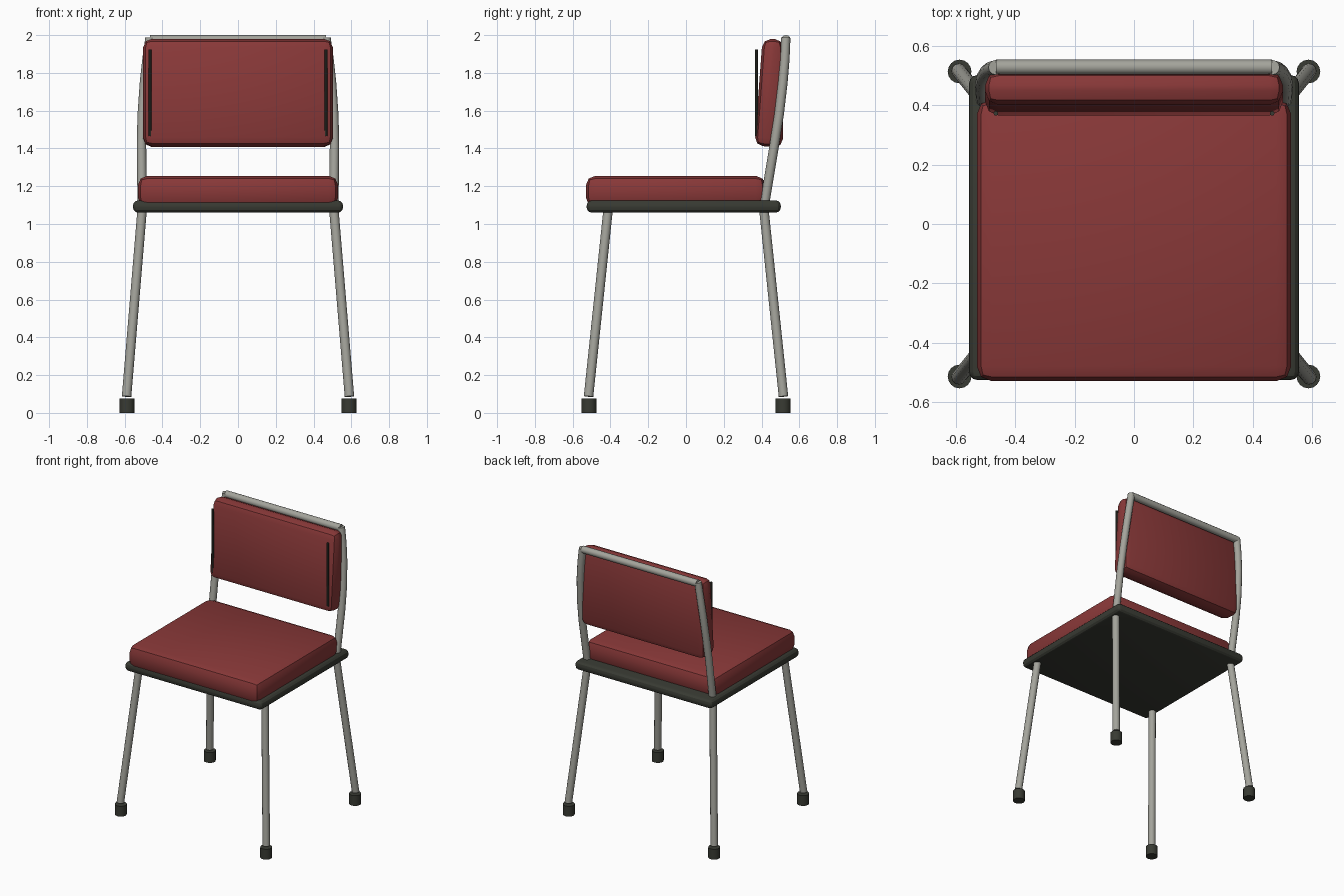
import bpy, bmesh, math
from mathutils import Vector

if "Cube" in bpy.data.objects:
    bpy.data.objects.remove(bpy.data.objects["Cube"])


def material(name, r, g, b):
    m = bpy.data.materials.new(name)
    m.diffuse_color = (r, g, b, 1)
    m.use_nodes = True
    m.node_tree.nodes["Principled BSDF"].inputs["Base Color"].default_value = m.diffuse_color
    return m


RED = material("red vinyl", 0.25, 0.04, 0.04)
STEEL = material("grey steel", 0.37, 0.37, 0.33)
DARK = material("dark rubber", 0.04, 0.043, 0.033)


def finish(bm, name, mat, angle=25):
    bmesh.ops.recalc_face_normals(bm, faces=bm.faces)
    me = bpy.data.meshes.new(name)
    bm.to_mesh(me)
    bm.free()
    ob = bpy.data.objects.new(name, me)
    bpy.context.collection.objects.link(ob)
    me.materials.append(mat)
    bpy.ops.object.select_all(action='DESELECT')
    ob.select_set(True)
    bpy.context.view_layer.objects.active = ob
    bpy.ops.object.shade_smooth_by_angle(angle=math.radians(angle))
    return ob


def pad(name, mat, half_x, profile, bevel, segments=2):
    """Extrude a side profile (y, z) across x, then round every edge."""
    bm = bmesh.new()
    vs = [bm.verts.new((-half_x, y, z)) for y, z in profile]
    face = bm.faces.new(vs)
    new = bmesh.ops.extrude_face_region(bm, geom=[face])["geom"]
    bmesh.ops.translate(bm, vec=(2 * half_x, 0, 0),
                        verts=[v for v in new if isinstance(v, bmesh.types.BMVert)])
    bmesh.ops.bevel(bm, geom=bm.edges[:], offset=bevel, segments=segments,
                    profile=0.5, affect='EDGES')
    return finish(bm, name, mat)


def tube(name, mat, points, radius, sides=12):
    """Capped tube swept through a list of points."""
    pts = [Vector(p) for p in points]
    bm = bmesh.new()
    rings = []
    for i, p in enumerate(pts):
        d = (pts[min(i + 1, len(pts) - 1)] - pts[max(i - 1, 0)]).normalized()
        ref = Vector((0, 1, 0)) if abs(d.y) < 0.9 else Vector((1, 0, 0))
        u = d.cross(ref).normalized()
        w = d.cross(u)
        rings.append([bm.verts.new(p + radius * (u * math.cos(a) + w * math.sin(a)))
                      for a in (2 * math.pi * k / sides for k in range(sides))])
    for a, b in zip(rings, rings[1:]):
        for k in range(sides):
            n = (k + 1) % sides
            bm.faces.new((a[k], a[n], b[n], b[k]))
    bm.faces.new(rings[0])
    bm.faces.new(rings[-1])
    return finish(bm, name, mat, 40)


def rect(y0, y1, z0, z1):
    return [(y0, z0), (y1, z0), (y1, z1), (y0, z1)]


# seat: dark base board and red cushion
pad("seat_base", DARK, 0.556, rect(-0.526, 0.502, 1.06, 1.125), 0.028, 3)
pad("seat_cushion", RED, 0.53, rect(-0.53, 0.42, 1.09, 1.255), 0.05)

# wedge-shaped back cushion, thicker at the bottom
pad("back_cushion", RED, 0.502,
    [(0.363, 1.415), (0.513, 1.405), (0.513, 1.98), (0.405, 1.98)], 0.045)

for s, side in ((-1, "left"), (1, "right")):
    # splayed legs with rubber feet
    for t, end in ((-1, "front"), (1, "back")):
        tube(f"{end}_{side}_leg", STEEL,
             [(s * 0.59, t * 0.516, 0.087), (s * 0.508, t * 0.413, 1.07)], 0.025)
        tube(f"{end}_{side}_foot", DARK,
             [(s * 0.588, t * 0.514, 0), (s * 0.588, t * 0.514, 0.075)], 0.04, 16)
    # bowed back post
    tube(f"{side}_back_post", STEEL,
         [(s * 0.507, 0.415, 1.10), (s * 0.509, 0.44, 1.25), (s * 0.511, 0.468, 1.42),
          (s * 0.507, 0.493, 1.58), (s * 0.495, 0.513, 1.75), (s * 0.482, 0.523, 1.87),
          (s * 0.466, 0.528, 1.985)], 0.025)
    # thin trim rod in front of the back cushion
    tube(f"{side}_trim_rod", DARK,
         [(s * 0.466, 0.373, 1.465), (s * 0.466, 0.373, 1.925)], 0.008, 8)

# top rail
tube("top_rail", STEEL, [(-0.465, 0.529, 1.975), (0.465, 0.529, 1.975)], 0.025)
